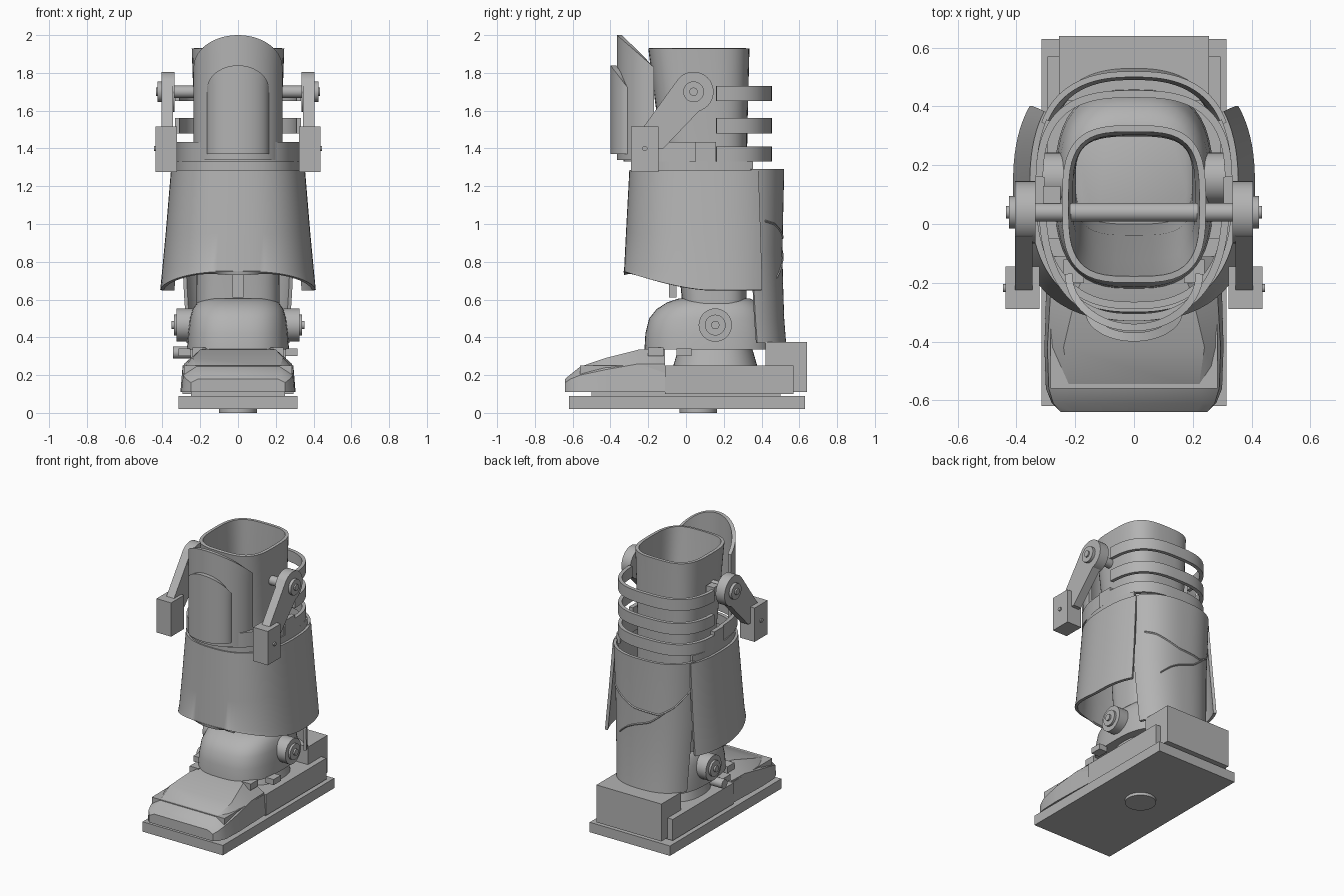
import bpy, bmesh, math
from mathutils import Vector

cube = bpy.data.objects.get("Cube")
if cube:
    bpy.data.objects.remove(cube, do_unlink=True)

grey = bpy.data.materials.new("light_grey")
grey.use_nodes = True
GREY = (0.45, 0.45, 0.45, 1)
grey.diffuse_color = GREY
grey.node_tree.nodes["Principled BSDF"].inputs["Base Color"].default_value = GREY
parts = []


def finish(name, bm, thick=0):
    me = bpy.data.meshes.new(name)
    bm.to_mesh(me)
    bm.free()
    me.materials.append(grey)
    ob = bpy.data.objects.new(name, me)
    bpy.context.collection.objects.link(ob)
    if thick:
        mod = ob.modifiers.new("thickness", 'SOLIDIFY')
        mod.thickness = thick
        mod.offset = -1
    parts.append(ob)
    return ob


def bridge(name, rows, closed, cap=False, thick=0):
    """Skin a stack of equal-length point rows."""
    bm = bmesh.new()
    vs = [[bm.verts.new(p) for p in row] for row in rows]
    n = len(rows[0])
    for a, b in zip(vs, vs[1:]):
        for j in range(n if closed else n - 1):
            k = (j + 1) % n
            bm.faces.new((a[j], a[k], b[k], b[j]))
    if cap:
        bm.faces.new(vs[0][::-1])
        bm.faces.new(vs[-1])
        bmesh.ops.recalc_face_normals(bm, faces=bm.faces)
    return finish(name, bm, thick)


def oval(ring, deg, e=2.5):
    """Point on a rounded-square ring (z, centre y, x radius, y radius)."""
    z, cy, rx, ry = ring
    c, s = math.cos(math.radians(deg)), math.sin(math.radians(deg))
    return Vector((rx * math.copysign(abs(c) ** (2 / e), c),
                   cy + ry * math.copysign(abs(s) ** (2 / e), s), z))


def shell(name, rings, a0=0, a1=360, thick=0.02, cap=False, n=48, e=2.5, lift=0):
    full = a1 - a0 == 360
    count = n if full else n + 1
    rows = [[oval(r, a0 + (a1 - a0) * j / n, e) for j in range(count)] for r in rings]
    for p in rows[0]:
        front = max(0, (rings[0][1] - p.y) / rings[0][3])
        p.z += lift * front ** 1.5
    return bridge(name, rows, full, cap, 0 if cap else thick)


def box(name, x0, x1, y0, y1, z0, z1):
    rows = [[(x0, y0, z), (x1, y0, z), (x1, y1, z), (x0, y1, z)] for z in (z0, z1)]
    return bridge(name, rows, True, True)


def rod(name, x0, x1, y, z, r, n=32):
    ring = [(r * math.cos(math.tau * j / n), r * math.sin(math.tau * j / n)) for j in range(n)]
    return bridge(name, [[(x, y + a, z + b) for a, b in ring] for x in (x0, x1)], True, True)


def guard(name, hw, y_side, y_front, z0, z_side, z_top, thick, n=28):
    """Curved plate with an arched top edge."""
    rows = []
    for v in range(7):
        row = []
        for j in range(n + 1):
            t = math.pi * j / n
            x, d = -hw * math.cos(t), math.sin(t)
            top = z_side + (z_top - z_side) * d
            row.append((x, y_side + (y_front - y_side) * d, z0 + (top - z0) * v / 6))
        rows.append(row)
    return bridge(name, rows, False, thick=thick)


# Foot
shell("sole_disc", [(0, .065, .1, .1), (.03, .065, .1, .1)], cap=True, e=2)
box("base_plate", -.315, .315, -.62, .63, .02, .09)
box("sole_core", -.25, .25, -.5, .5, .08, .12)
box("front_sole", -.285, .285, -.56, -.1, .11, .25)
box("mid_sole", -.295, .295, -.11, .57, .1, .25)
box("heel_block", -.255, .255, .42, .64, .11, .375)
toe = [(-.64, .25, .25, .16, .21, .18), (-.61, .28, .275, .18, .23, .205),
       (-.56, .3, .29, .2, .22, .245), (-.42, .305, .295, .23, .24, .292),
       (-.25, .3, .285, .26, .2, .335), (-.11, .295, .28, .26, .15, .345)]
bridge("toe_cap", [[(wb, y, .11), (wm, y, zm), (wt, y, zt), (-wt, y, zt), (-wm, y, zm),
                    (-wb, y, .11)] for y, wb, wm, zm, wt, zt in toe], True, True)
shell("ankle_cone", [(.24, .155, .24, .225), (.36, .155, .21, .19)], cap=True)
shell("shoe_upper", [(.335, .12, .27, .34), (.42, .12, .265, .335), (.5, .12, .255, .315),
                     (.55, .13, .24, .285), (.585, .14, .215, .24), (.605, .15, .18, .19)],
      cap=True, e=2.8)
box("shoe_tongue", -.03, .03, -.09, -.05, .61, .76)
rod("ankle_peg", -.345, -.25, .06, .32, .032)

# Leg tube
shell("leg_tube", [(.58, .15, .22, .17), (1.0, .13, .222, .19), (1.5, .09, .23, .235),
                   (1.93, .068, .245, .268)], thick=.022, e=3.2)

# Rear calf shell, with raised crack lines
calf = [(.37, .25, .29, .28), (.5, .24, .295, .28), (.65, .23, .305, .285),
        (.85, .21, .315, .3), (1.29, .2, .335, .32)]
shell("calf_shell", calf, 22, 158, .02)


def on_calf(deg, z):
    for a, b in zip(calf, calf[1:]):
        if z <= b[0]:
            f = (z - a[0]) / (b[0] - a[0])
            return oval([p + (q - p) * f for p, q in zip(a, b)], deg)


for name, path in (("long_crack", [(155, 1.1), (130, .98), (110, .92), (85, .93), (55, 1.0), (35, 1.02)]),
                   ("short_crack", [(120, .95), (100, .86), (75, .78), (55, .7)])):
    rows = []
    for (a, za), (b, zb) in zip(path, path[1:]):
        for i in range(5):
            c = on_calf(a + (b - a) * i / 5, za + (zb - za) * i / 5)
            out = Vector((c.x, c.y - .2, 0)).normalized() * .006
            rows.append([c + out, c + Vector((0, 0, .006)), c - out, c - Vector((0, 0, .006))])
    bridge(name, rows, True, True)

# Front skirt and collar
shell("shin_skirt", [(.65, .12, .412, .45), (.75, .12, .402, .448), (.95, .12, .383, .438),
                     (1.285, .12, .355, .42)], -214, 34, .02, n=64, lift=.1)
shell("collar_base", [(1.26, .12, .335, .41), (1.33, .12, .335, .41)], -210, 30, .025)
shell("collar_upper", [(1.33, .1, .325, .43), (1.435, .1, .325, .43)], -177, -3, .025)
for i, z in enumerate((1.33, 1.48, 1.65)):
    shell(f"rear_band_{i + 1}", [(z, .12, .335, .335), (z + .08, .12, .335, .335)],
          3, 177, .025, e=2.8)

# Knee guard
guard("knee_guard", .235, -.17, -.365, 1.34, 1.83, 2.0, .025)
guard("knee_panel", .165, -.3, -.4, 1.37, 1.71, 1.84, .03)

# Hinges, mirrored left and right
rod("knee_axle", -.36, .36, .04, 1.7, .032)
box("axle_stop", -.31, -.25, .07, .13, 1.67, 1.73)
for side, s in (("left", 1), ("right", -1)):
    rod(f"{side}_knee_disc", s * .335, s * .405, .04, 1.7, .106)
    rod(f"{side}_knee_cap", s * .4, s * .425, .04, 1.7, .055)
    rod(f"{side}_knee_bolt", s * .42, s * .435, .04, 1.7, .022)
    arm = [(-.04, 1.77), (-.235, 1.5), (-.2, 1.4), (-.12, 1.4), (.1, 1.63)]
    bridge(f"{side}_knee_arm", [[(s * x, y, z) for y, z in arm] for x in (.345, .405)], True, True)
    box(f"{side}_hinge_block", s * .322, s * .437, -.29, -.145, 1.275, 1.515)
    rod(f"{side}_hinge_bolt", s * .435, s * .446, -.218, 1.4, .014, 12)
    box(f"{side}_collar_tab", s * .305, s * .335, .05, .16, 1.33, 1.435)
    rod(f"{side}_ankle_disc", s * .24, s * .325, .155, .465, .088)
    rod(f"{side}_ankle_ring", s * .32, s * .34, .155, .465, .055)
    rod(f"{side}_ankle_bolt", s * .335, s * .352, .155, .465, .022)
    box(f"{side}_strap_tab", s * .25, s * .315, -.05, .03, .3, .34)
    box(f"{side}_front_tab", s * .17, s * .24, -.2, -.12, .3, .345)

# Apply thickness, then smooth while keeping sharp edges
bpy.ops.object.select_all(action='DESELECT')
for ob in parts:
    ob.select_set(True)
bpy.context.view_layer.objects.active = parts[0]
bpy.ops.object.convert(target='MESH')
for ob in parts:
    bm = bmesh.new()
    bm.from_mesh(ob.data)
    if all(e.is_manifold for e in bm.edges):
        bmesh.ops.recalc_face_normals(bm, faces=bm.faces)
    bm.to_mesh(ob.data)
    bm.free()
bpy.ops.object.shade_smooth_by_angle(angle=math.radians(32))
